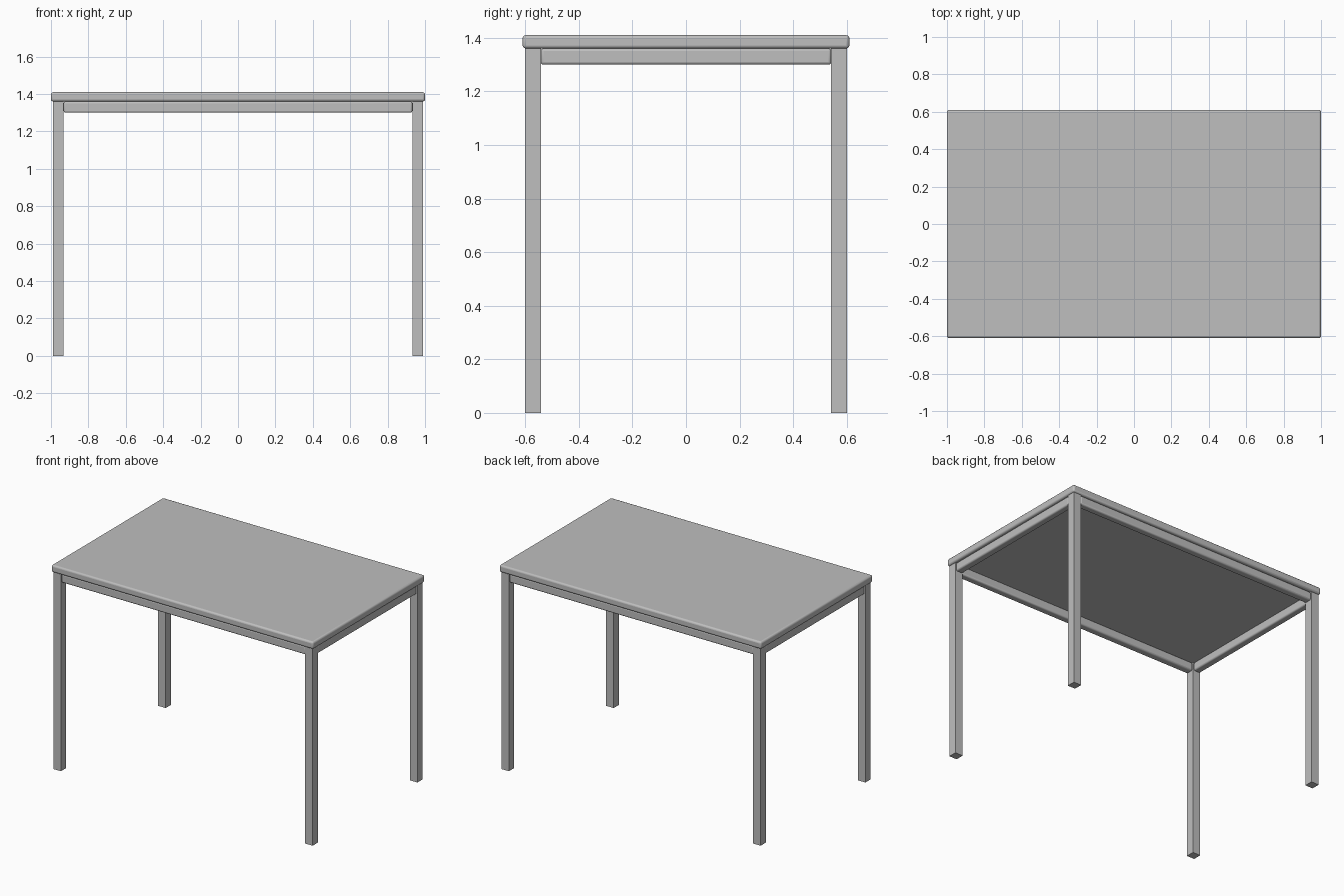
import bpy

cube = bpy.data.objects.get("Cube")
if cube:
    bpy.data.objects.remove(cube, do_unlink=True)

grey = bpy.data.materials.new("light_grey")
grey.use_nodes = True
colour = (0.52, 0.52, 0.52, 1)
grey.diffuse_color = colour
grey.node_tree.nodes["Principled BSDF"].inputs["Base Color"].default_value = colour


def box(name, centre, size, bevel=0):
    """Box with optional rounded edges."""
    bpy.ops.mesh.primitive_cube_add(size=1, location=centre)
    obj = bpy.context.object
    obj.name = name
    obj.scale = size
    bpy.ops.object.transform_apply(location=False, rotation=False, scale=True)
    obj.data.materials.append(grey)
    if bevel:
        mod = obj.modifiers.new("rounded_edges", "BEVEL")
        mod.width = bevel
        mod.segments = 3
        bpy.ops.object.shade_smooth_by_angle()
    return obj


TOP, UNDER, RAIL = 1.41, 1.36, 0.06
LEG, LEG_X, LEG_Y = 0.058, 0.961, 0.571

# Table top
box("table_top", (0, 0, (TOP + UNDER) / 2), (2, 1.22, TOP - UNDER), 0.012)

# Legs
for side, sx in (("left", 1), ("right", -1)):
    for end, sy in (("front", -1), ("back", 1)):
        box(f"{end}_{side}_leg", (sx * LEG_X, sy * LEG_Y, UNDER / 2), (LEG, LEG, UNDER))

# Rails between the legs
rail_z = UNDER - RAIL / 2
for end, sy in (("front", -1), ("back", 1)):
    box(f"{end}_rail", (0, sy * LEG_Y, rail_z), (2 * LEG_X - LEG, 0.05, RAIL), 0.01)
for side, sx in (("left", 1), ("right", -1)):
    box(f"{side}_rail", (sx * LEG_X, 0, rail_z), (0.05, 2 * LEG_Y - LEG, RAIL), 0.01)
